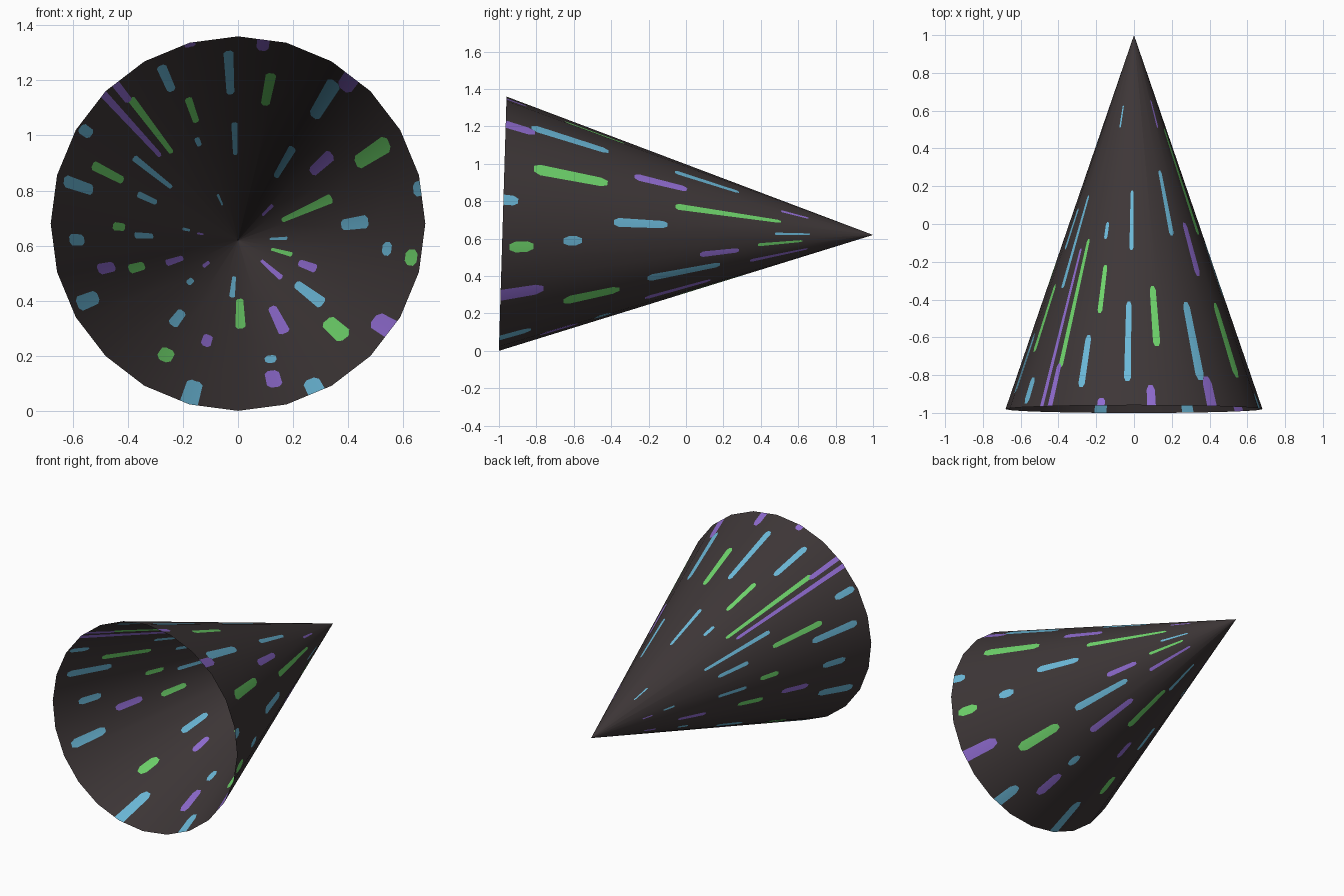
import bpy, bmesh, math
from mathutils import Vector

if "Cube" in bpy.data.objects:
    bpy.data.objects.remove(bpy.data.objects["Cube"])

# Open 24-sided cone lying on its side, tip to the back
APEX = Vector((0, 1, 0.62))
BASE = Vector((0, -0.98, 0.68))
R, SIDES = 0.68, 24
AXIS = (BASE - APEX).normalized()
UP = Vector((1, 0, 0)).cross(AXIS).normalized()
if UP.z < 0:
    UP = -UP
STEP = 360 / SIDES
SEAM = 45          # seam angle, lies between the dashes


def rim(i):
    a = math.radians(i * STEP)
    return BASE + R * (Vector((1, 0, 0)) * math.sin(a) + UP * math.cos(a))


def on_cone(deg, t):
    i = math.floor(deg / STEP + 1e-6)
    return APEX + t * (rim(i).lerp(rim(i + 1), deg / STEP - i) - APEX)


def material(name, rgb):
    m = bpy.data.materials.new(name)
    m.diffuse_color = (*rgb, 1)
    m.use_nodes = True
    m.node_tree.nodes["Principled BSDF"].inputs["Base Color"].default_value = m.diffuse_color
    return m


# Dashes: angle from the top, start and end in % from tip to rim, width in degrees
BLUE = [
    (34.2, 72, 93, 5.1), (33.3, 36.5, 54, 4.7), (86.8, 55.5, 70, 5.9), (79, 96, 100, 4.6),
    (98.4, 78.5, 83.5, 5.3), (93, 17, 26.5, 4), (131, 41, 60.5, 6.2), (155, 91.5, 100, 5.5),
    (166, 70, 74.5, 5), (185.5, 21.5, 34, 5.3), (195.3, 86, 100, 5.7), (214.7, 52, 62.5, 5.4),
    (225.3, 34, 38, 5), (243.4, 84, 96.5, 5), (265, 83, 91, 4), (267.6, 45.5, 55.5, 3.5),
    (276.5, 26, 30, 3), (284.1, 80, 96, 4), (290.1, 46.5, 57.5, 3.5), (304.4, 43.2, 68, 3),
    (301.5, 92, 99, 3.5), (334.1, 81, 95, 3.3), (356.8, 72, 93.5, 3.3), (358, 42, 58, 3.2),
    (336, 50.5, 55, 3), (334, 19, 25, 3),
]
GREEN = [
    (12.3, 67.8, 84, 3.9), (61.3, 72, 92, 5.9), (70.5, 25, 53.5, 5.6), (100.8, 91.5, 98, 5.2),
    (110, 19, 31, 4.8), (136, 68, 83, 6.5), (178.5, 34.5, 52, 6.2), (209.4, 74.5, 82.5, 5.8),
    (250, 53.5, 62.5, 4.8), (271.4, 60.5, 67, 3.8), (292.8, 67, 85, 3.5),
    (319.8, 55, 89.5, 2.7), (338.9, 62, 75, 3.1),
]
PURPLE = [
    (7.9, 94.5, 100, 3.9), (37.8, 92, 100, 5.4), (51.2, 50.5, 64.8, 5.8), (48.2, 17.5, 25, 4.5),
    (135, 17.5, 33, 5.5), (115, 36, 46.5, 5.9), (124.6, 88.5, 100, 6.2), (155.5, 43.5, 61, 6),
    (167, 79, 89, 5.5), (195.7, 58, 65, 5), (228.8, 20.5, 25, 5), (253.1, 69, 78.5, 4.5),
    (247.3, 32, 42, 5), (274.5, 18.5, 22, 3), (313.9, 57.5, 100, 2.4), (318.8, 88.5, 100, 2.6),
    (345, 98, 100, 3.5),
]

# Unrolled cone: x = angle, y = % from tip to rim
bm = bmesh.new()
for i in range(SIDES):
    x0, x1 = SEAM + i * STEP, SEAM + (i + 1) * STEP
    bm.faces.new([bm.verts.new((x, y, 0)) for x, y in ((x0, 0), (x1, 0), (x1, 100), (x0, 100))])
bmesh.ops.remove_doubles(bm, verts=bm.verts, dist=1e-4)


def cut_dash(deg, t0, t1, width, index):
    """Cut one chamfered dash into the sheet and colour the faces inside it."""
    if deg < SEAM:
        deg += 360
    h = width / 2
    c = min(h * 0.0035 * (t0 + t1), (t1 - t0) / 3)
    if t1 >= 100:
        t1 += 2 * c + 1
    pts = [(-h / 2, t0), (h / 2, t0), (h, t0 + c), (h, t1 - c),
           (h / 2, t1), (-h / 2, t1), (-h, t1 - c), (-h, t0 + c)]
    pts = [Vector((deg + x, y, 0)) for x, y in pts]
    inside = [f for f in bm.faces
              if max(v.co.x for v in f.verts) > deg - h and min(v.co.x for v in f.verts) < deg + h
              and max(v.co.y for v in f.verts) > t0 and min(v.co.y for v in f.verts) < t1]
    for p, q in zip(pts, pts[1:] + pts[:1]):
        n = Vector((q.y - p.y, p.x - q.x, 0)).normalized()
        geom = set(inside)
        for f in inside:
            geom.update(f.verts)
            geom.update(f.edges)
        res = bmesh.ops.bisect_plane(bm, geom=list(geom), dist=1e-4, plane_co=p, plane_no=n)
        inside = [f for f in res["geom"] if isinstance(f, bmesh.types.BMFace)
                  and (f.calc_center_median() - p).dot(n) < 0]
    for f in inside:
        f.material_index = index


for index, dashes in enumerate((BLUE, GREEN, PURPLE), 1):
    for d in dashes:
        cut_dash(*d, index)

# Roll the sheet up into the cone
for v in bm.verts:
    v.co = on_cone(v.co.x, v.co.y / 100)
bmesh.ops.remove_doubles(bm, verts=bm.verts, dist=1e-5)


def outward(p):
    rel = p - APEX
    radial = (rel - AXIS * rel.dot(AXIS)).normalized()
    return (radial * (BASE - APEX).length - AXIS * R).normalized()


bm.normal_update()
for f in bm.faces:
    f.smooth = True
    if f.normal.dot(outward(f.calc_center_median())) < 0:
        f.normal_flip()

mesh = bpy.data.meshes.new("cone_hat")
bm.to_mesh(mesh)
bm.free()
for name, rgb in (("charcoal", (0.048, 0.038, 0.039)), ("sky blue", (0.15, 0.49, 0.70)),
                  ("bright green", (0.16, 0.67, 0.15)), ("violet", (0.28, 0.15, 0.64))):
    mesh.materials.append(material(name, rgb))

# Round shading over the flat cut faces
normals = [None] * len(mesh.loops)
for poly in mesh.polygons:
    for li in poly.loop_indices:
        p = mesh.vertices[mesh.loops[li].vertex_index].co
        normals[li] = outward(p if (p - APEX).length > 1e-3 else poly.center)
mesh.normals_split_custom_set(normals)

bpy.context.collection.objects.link(bpy.data.objects.new("cone_hat", mesh))
